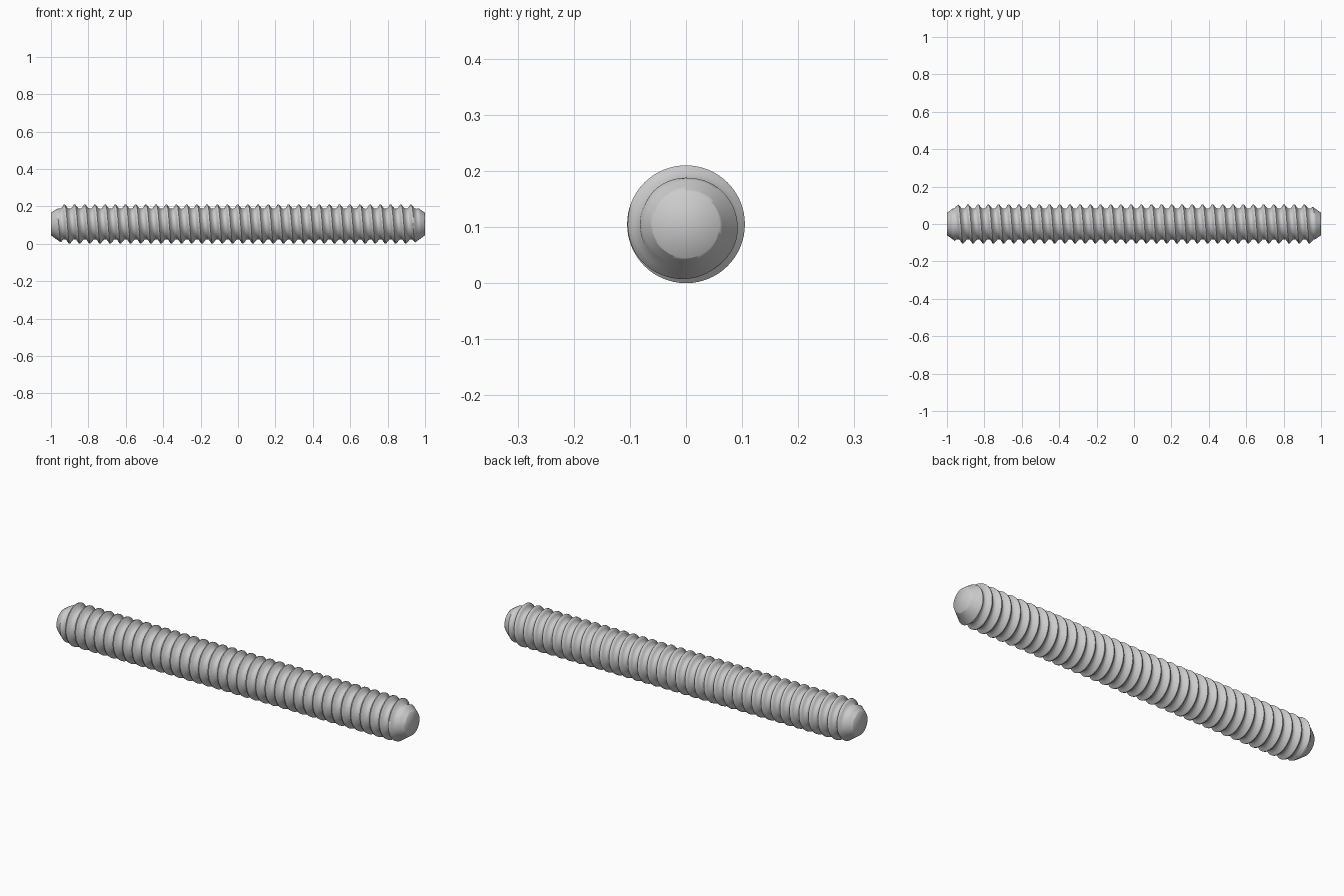
import bpy, bmesh, math

if "Cube" in bpy.data.objects:
    bpy.data.objects.remove(bpy.data.objects["Cube"])

R_CREST, R_ROOT, PITCH = 0.105, 0.083, 0.0545
SEG = 64
# one pitch of thread: (axial fraction, radius)
PROFILE = [(0.0, R_CREST - 0.001), (0.07, R_CREST), (0.22, 0.095), (0.40, R_ROOT),
           (0.55, R_ROOT - 0.001), (0.70, R_ROOT), (0.85, 0.094), (0.96, R_CREST - 0.001)]
N = len(PROFILE)
START = -0.93          # crest position on top of the rod


def end_limit(x):
    """Chamfer radius allowed near both ends."""
    d = 1.0 - abs(x)
    return 0.060 + d * 0.72


# threaded rod: helical sheet whose rows follow the thread
bm = bmesh.new()
turns = range(-4, 40)
rows = []
for t in turns:
    for f, r in PROFILE:
        row = []
        for i in range(SEG):
            u = i / SEG
            a = 2 * math.pi * u
            x = START + (t + f + u) * PITCH
            x = max(-1.0, min(1.0, x))
            rr = min(r, end_limit(x))
            # right-hand helix, angle measured from the top towards the front
            row.append(bm.verts.new((x, -rr * math.sin(a), R_CREST + rr * math.cos(a))))
        rows.append(row)

for k in range(N, len(rows) - 1):
    for i in range(SEG):
        if i < SEG - 1:
            quad = (rows[k][i], rows[k][i + 1], rows[k + 1][i + 1], rows[k + 1][i])
        else:
            quad = (rows[k][i], rows[k - 0][0], rows[k + 1][0], rows[k + 1][i])
            # the seam joins the row one pitch further on
            if k + N + 1 < len(rows):
                quad = (rows[k][i], rows[k + N][0], rows[k + N + 1][0], rows[k + 1][i])
        bm.faces.new(quad)

bmesh.ops.remove_doubles(bm, verts=bm.verts[:], dist=0.00005)
bmesh.ops.dissolve_degenerate(bm, edges=bm.edges[:], dist=0.00005)
bmesh.ops.delete(bm, geom=[v for v in bm.verts if not v.link_faces], context='VERTS')

# close both ends
bmesh.ops.holes_fill(bm, edges=[e for e in bm.edges if e.is_boundary], sides=0)
bmesh.ops.recalc_face_normals(bm, faces=bm.faces[:])

mesh = bpy.data.meshes.new("threaded_rod")
bm.to_mesh(mesh)
bm.free()
rod = bpy.data.objects.new("threaded_rod", mesh)
bpy.context.collection.objects.link(rod)
bpy.context.view_layer.objects.active = rod
rod.select_set(True)
bpy.ops.object.shade_smooth_by_angle(angle=math.radians(60))
